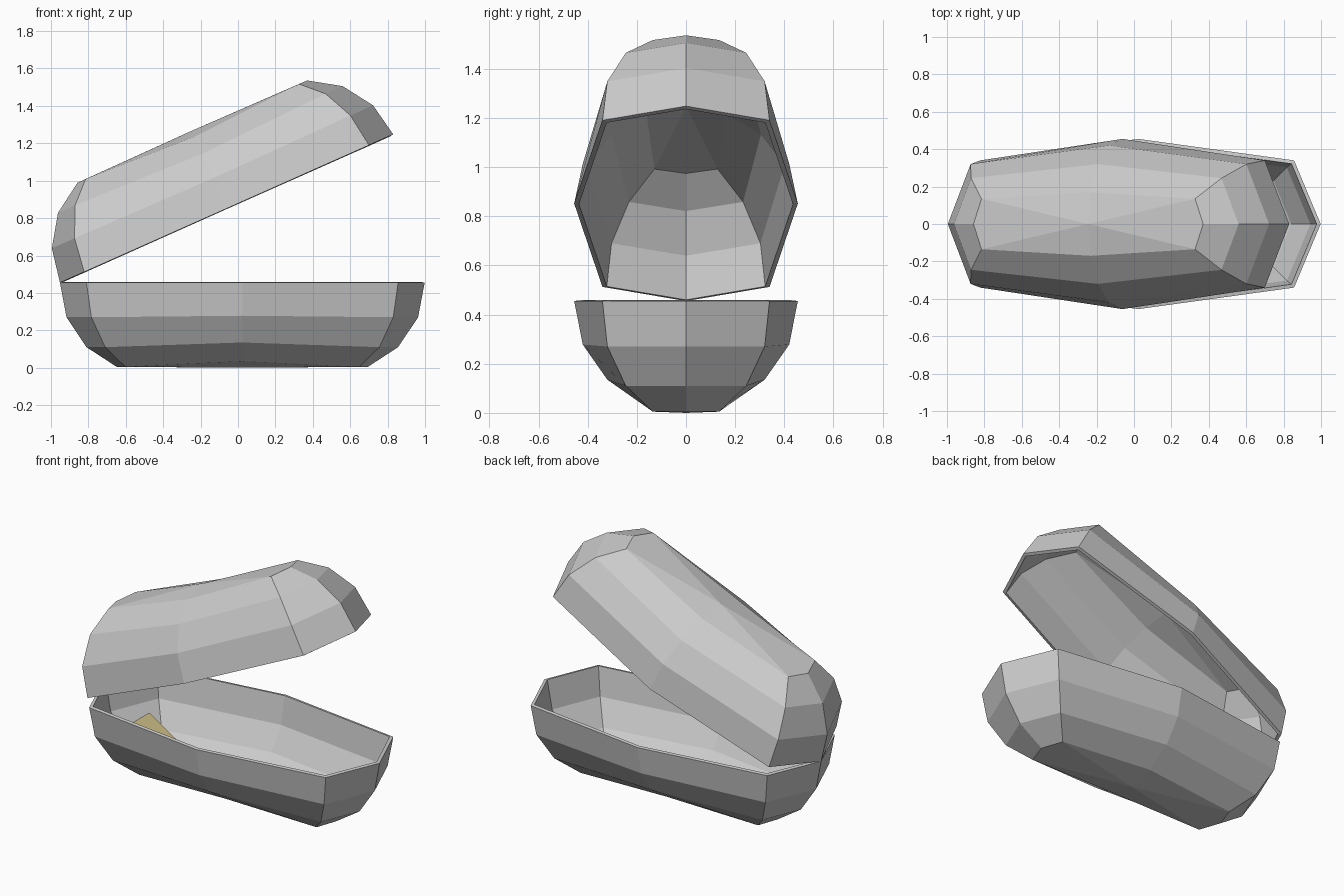
import bpy, bmesh, math
from mathutils import Matrix, Vector

if "Cube" in bpy.data.objects:
    bpy.data.objects.remove(bpy.data.objects["Cube"])

RIM = 0.455      # height of the parting line
CX = 0.023       # x centre of the lower shell
# per ring: end x, corner x, corner y, side y, depth at ends/corners, depth at sides
RINGS = [
    (0.975, 0.833, 0.34, 0.455, 0.0, 0.0),
    (0.940, 0.807, 0.32, 0.42, 0.185, 0.177),
    (0.833, 0.733, 0.245, 0.32, 0.345, 0.32),
    (0.672, 0.625, 0.135, 0.17, 0.45, 0.42),
]


def make_object(name, bm):
    mesh = bpy.data.meshes.new(name)
    bm.to_mesh(mesh)
    bm.free()
    obj = bpy.data.objects.new(name, mesh)
    bpy.context.collection.objects.link(obj)
    return obj


def half_shell(name, up):
    """Faceted bowl with its rim on local z = 0; up = 1 makes a lid."""
    s = 1 if up else -1
    bm = bmesh.new()
    rings = []
    for ex, kx, ky, my, d, dm in RINGS:
        pts = [(ex, 0, d), (kx, ky, d), (0, my, dm), (-kx, ky, d),
               (-ex, 0, d), (-kx, -ky, d), (0, -my, dm), (kx, -ky, d)]
        rings.append([bm.verts.new((x, y, s * z)) for x, y, z in pts])
    tip = bm.verts.new((0, 0, s * RIM))
    for a, b in zip(rings, rings[1:]):
        for i in range(8):
            j = (i + 1) % 8
            bm.faces.new((a[i], b[i], b[j], a[j]))
    for i in range(8):
        bm.faces.new((tip, rings[-1][(i + 1) % 8], rings[-1][i]))
    if up:
        bmesh.ops.reverse_faces(bm, faces=bm.faces[:])
    obj = make_object(name, bm)
    wall = obj.modifiers.new("wall", 'SOLIDIFY')
    wall.thickness = 0.02
    wall.offset = -1
    wall.use_even_offset = True
    return obj


# Lower shell
base = half_shell("lower_shell", False)
base.location = (CX, 0, RIM)

# Lid, swung open about the left end of the rim
lid = half_shell("lid", True)
hinge = Vector((CX - 0.975, 0, RIM))
lid.matrix_world = (Matrix.Translation(hinge) @ Matrix.Rotation(math.radians(-24), 4, 'Y')
                    @ Matrix.Translation((0.975, 0, 0)))

# Sloping headrest inside the hinge end of the lower shell
bm = bmesh.new()
profile = [(-0.71, 0.274), (-0.34, 0.045), (-0.375, 0.03), (-0.725, 0.25)]
sides = [[bm.verts.new((x, y, z)) for x, z in profile] for y in (-0.12, 0.12)]
bm.faces.new(sides[0])
bm.faces.new(sides[1])
for i in range(4):
    j = (i + 1) % 4
    bm.faces.new((sides[0][i], sides[0][j], sides[1][j], sides[1][i]))
bmesh.ops.recalc_face_normals(bm, faces=bm.faces[:])
headrest = make_object("headrest", bm)
tan = bpy.data.materials.new("tan")
tan.diffuse_color = (0.62, 0.52, 0.25, 1)
tan.use_nodes = True
tan.node_tree.nodes["Principled BSDF"].inputs["Base Color"].default_value = tan.diffuse_color
headrest.data.materials.append(tan)
